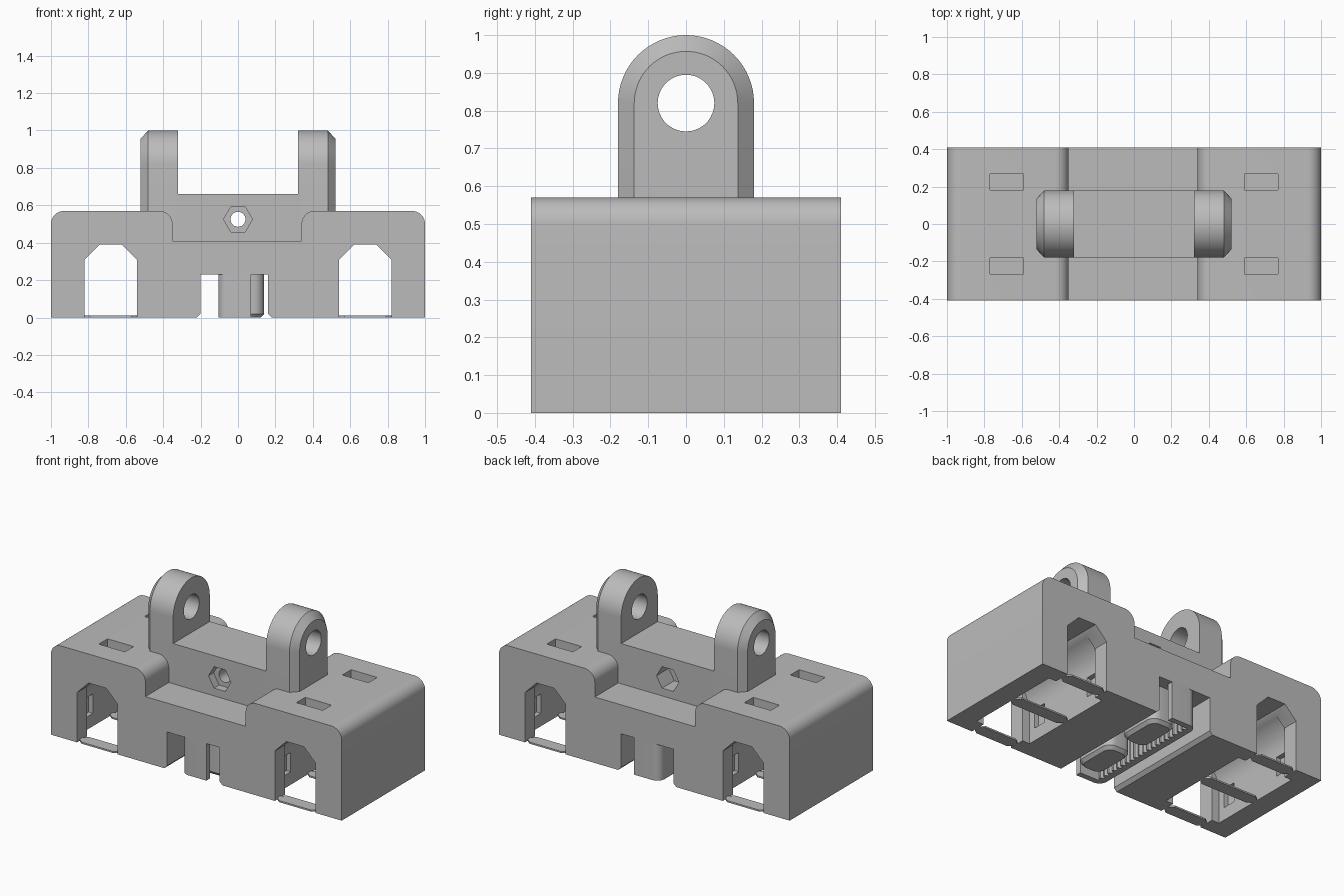
import bpy, bmesh, math
from mathutils import Vector

cube = bpy.data.objects.get("Cube")
if cube:
    bpy.data.objects.remove(cube, do_unlink=True)

grey = bpy.data.materials.new("plastic grey")
grey.use_nodes = True
colour = (0.5, 0.5, 0.5, 1)
grey.diffuse_color = colour
grey.node_tree.nodes["Principled BSDF"].inputs["Base Color"].default_value = colour


def arc(cx, cy, r, a0, a1, n=10):
    """Points on an arc, angles in degrees."""
    angles = [math.radians(a0 + (a1 - a0) * i / n) for i in range(n + 1)]
    return [(cx + r * math.cos(a), cy + r * math.sin(a)) for a in angles]


def prism(name, pts, axis, lo, hi):
    """Extrude a 2D outline along an axis between lo and hi."""
    place = {"x": lambda u, v, w: (w, u, v),
             "y": lambda u, v, w: (u, w, v),
             "z": lambda u, v, w: (u, v, w)}[axis]
    bm = bmesh.new()
    face = bm.faces.new([bm.verts.new(place(u, v, lo)) for u, v in pts])
    shift = Vector(place(0, 0, hi - lo))
    grown = bmesh.ops.extrude_face_region(bm, geom=[face])["geom"]
    bmesh.ops.translate(bm, vec=shift,
                        verts=[g for g in grown if isinstance(g, bmesh.types.BMVert)])
    # extrusion keeps the start face, so the solid is closed
    bmesh.ops.recalc_face_normals(bm, faces=bm.faces)
    mesh = bpy.data.meshes.new(name)
    bm.to_mesh(mesh)
    bm.free()
    ob = bpy.data.objects.new(name, mesh)
    bpy.context.collection.objects.link(ob)
    mesh.materials.append(grey)
    return ob


def box(name, x0, x1, y0, y1, z0, z1):
    return prism(name, [(x0, y0), (x1, y0), (x1, y1), (x0, y1)], "z", z0, z1)


def activate(ob):
    bpy.ops.object.select_all(action="DESELECT")
    ob.select_set(True)
    bpy.context.view_layer.objects.active = ob


def combine(ob, other, operation="DIFFERENCE"):
    """Apply a boolean with a helper solid and discard the helper."""
    activate(ob)
    mod = ob.modifiers.new("cut", "BOOLEAN")
    mod.operation, mod.solver, mod.object = operation, "EXACT", other
    bpy.ops.object.modifier_apply(modifier=mod.name)
    bpy.data.objects.remove(other, do_unlink=True)


def smooth(ob):
    activate(ob)
    bpy.ops.object.shade_smooth_by_angle(angle=math.radians(25))


D = 0.41      # half depth of the carriage
TOP = 0.57    # height of the carriage

# Carriage body: front outline with the middle saddle and the belt channel
outline = [(-1, 0), (-0.22, 0), (-0.2, 0.02), (-0.2, 0.23),
           (0.16, 0.23), (0.16, 0.02), (0.18, 0), (1, 0)]
outline += arc(0.93, TOP - 0.07, 0.07, 0, 90)
outline += arc(0.41, TOP - 0.07, 0.07, 90, 180) + [(0.34, 0.41), (-0.35, 0.41)]
outline += arc(-0.42, TOP - 0.07, 0.07, 0, 90)
outline += arc(-0.93, TOP - 0.07, 0.07, 90, 180)
body = prism("carriage_body", outline, "y", -D, D)

for side in (-1, 1):
    cx = 0.68 * side
    # Rod windows running front to back
    window = [(cx - 0.14, -0.1), (cx + 0.14, -0.1), (cx + 0.14, 0.31),
              (cx + 0.06, 0.39), (cx - 0.06, 0.39), (cx - 0.14, 0.31)]
    combine(body, prism("window_cutter", window, "y", -0.5, 0.5))
    # Round-roofed bearing pocket, open underneath
    pocket = [(cx - 0.19, -0.1), (cx + 0.19, -0.1)] + arc(cx, 0.2, 0.19, 0, 180, 24)
    combine(body, prism("bearing_cutter", pocket, "y", -0.31, 0.31))
    for y in (-0.225, 0.225):
        # Tie slots in the roof and in the pocket walls
        combine(body, box("slot_cutter", cx - 0.09, cx + 0.09, y - 0.043, y + 0.043, 0.47, 0.7))
        combine(body, box("wall_slot_cutter", cx - 0.22, cx + 0.22,
                          y - 0.043, y + 0.043, 0.08, 0.2))
smooth(body)

# Thin tapered bridges under the bearing pockets
for side, label in ((-1, "right"), (1, "left")):
    cx = 0.68 * side
    for y, half, place in ((-0.37, 0.14, "front"), (0, 0.19, "middle"), (0.37, 0.14, "back")):
        w, n = 0.04, 0.015
        xs = [(-half, n), (0.03 - half, w), (half - 0.03, w), (half, n)]
        pts = [(cx + x, y - t) for x, t in xs] + [(cx + x, y + t) for x, t in reversed(xs)]
        prism(f"{label}_{place}_bridge", pts, "z", 0, 0.01)

# C-shaped belt guide with a toothed inner wall
r = 0.05
guide = [(0.07, -D)] + [(0.07, 0.035 - D)]
guide += [(-0.065, 0.035 - D)]
teeth = 20
y0, pitch = 0.04 - D, 2 * (D - 0.04) / teeth
for i in range(teeth):
    y = y0 + i * pitch
    guide += [(-0.07, y + 0.1 * pitch), (-0.05, y + 0.3 * pitch),
              (-0.05, y + 0.6 * pitch), (-0.07, y + 0.8 * pitch)]
guide += [(-0.065, D - 0.035), (0.07, D - 0.035), (0.07, D)]
guide += arc(-0.105 + r, D - r, r, 90, 180) + arc(-0.105 + r, r - D, r, 180, 270)
smooth(prism("belt_guide", guide, "z", 0, 0.24))

# Two rounded belt posts with chamfered feet
for y, label in ((-0.19, "front"), (0.19, "back")):
    c, hx, hy = 0.055, 0.085, 0.14
    pts = []
    for sx, sy, a in ((1, 1, 0), (-1, 1, 90), (-1, -1, 180), (1, -1, 270)):
        pts += arc(0.055 + sx * (hx - c), y + sy * (hy - c), c, a, a + 90, 6)
    post = prism(f"{label}_belt_post", pts, "z", 0, 0.24)
    for v in post.data.vertices:
        if v.co.z < 0.01:
            v.co.x = 0.055 + (v.co.x - 0.055) * 0.8
            v.co.y = y + (v.co.y - y) * 0.88
    # straight upper part above the chamfer
    post.name = f"{label}_belt_post_foot"
    for v in post.data.vertices:
        v.co.z = 0.02 if v.co.z > 0.01 else 0
    smooth(post)
    smooth(prism(f"{label}_belt_post", pts, "z", 0.02, 0.24))

# Cross block with a bolt hole and hexagonal nut traps
block = box("cross_block", -0.34, 0.34, -0.18, 0.18, 0.4, 0.66)
combine(block, prism("bolt_cutter", arc(0, 0.525, 0.04, 0, 345, 23), "y", -0.5, 0.5))
for a, b in ((-0.5, -0.13), (0.06, 0.5)):
    combine(block, prism("nut_cutter", arc(0, 0.525, 0.077, 0, 300, 5), "y", a, b))
smooth(block)

# Hinge lugs with chamfered outer faces and pin holes
for side, label in ((-1, "right"), (1, "left")):
    def lug_outline(r):
        return [(-r, 0.4), (r, 0.4)] + arc(0, 0.82, r, 0, 180, 32)
    lug = prism(f"{label}_lug", lug_outline(0.18), "x", 0.32 * side, 0.48 * side)
    cap = prism(f"{label}_lug_cap", lug_outline(0.18), "x", 0.48 * side, 0.52 * side)
    narrow = lug_outline(0.137)
    wide = lug_outline(0.18)
    for v in cap.data.vertices:
        if abs(v.co.x) > 0.5:
            k = min(range(len(wide)),
                    key=lambda i: (wide[i][0] - v.co.y) ** 2 + (wide[i][1] - v.co.z) ** 2)
            v.co.y, v.co.z = narrow[k]
    for part in (lug, cap):
        combine(part, prism("pin_cutter", arc(0, 0.82, 0.075, 0, 350, 35), "x", -1, 1))
        smooth(part)
